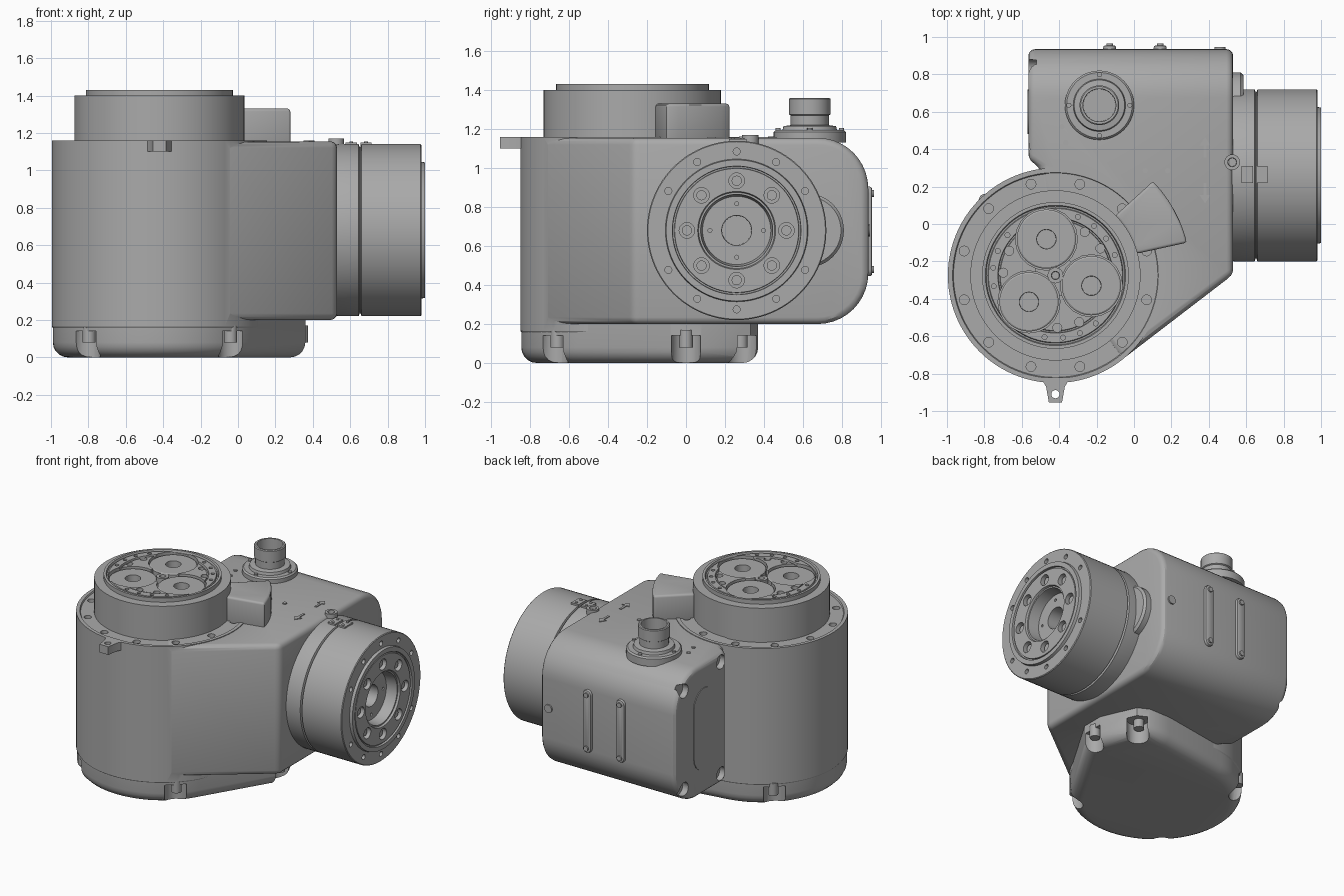
import bpy, bmesh
from math import sin, cos, pi, radians
from mathutils import Matrix, Vector
from mathutils.geometry import convex_hull_2d

cube = bpy.data.objects.get("Cube")
if cube:
    bpy.data.objects.remove(cube)

grey = bpy.data.materials.new("cast grey")
grey.use_nodes = True
grey.diffuse_color = (0.4, 0.4, 0.4, 1)
grey.node_tree.nodes["Principled BSDF"].inputs["Base Color"].default_value = (0.4, 0.4, 0.4, 1)

CX, CY = -0.42, -0.275              # vertical joint axis
UP = Matrix.Translation((CX, CY, 0))
SIDE = Matrix.Translation((0, 0.26, 0.68)) @ Matrix.Rotation(pi / 2, 4, "Y")
BACK = Matrix.Rotation(pi / 2, 4, "X")
WORLD = Matrix.Identity(4)


def finish(name, bm, matrix=WORLD):
    bmesh.ops.recalc_face_normals(bm, faces=bm.faces)
    mesh = bpy.data.meshes.new(name)
    bm.to_mesh(mesh)
    bm.free()
    mesh.transform(matrix)
    mesh.materials.append(grey)
    obj = bpy.data.objects.new(name, mesh)
    bpy.context.collection.objects.link(obj)
    return obj


def lathe(name, profile, matrix=UP, steps=96):
    """Spin (radius, height) points about local z; ends close on the axis."""
    bm = bmesh.new()
    points = [(0, profile[0][1])] + profile + [(0, profile[-1][1])]
    verts = [bm.verts.new((r, 0, h)) for r, h in points]
    edges = [bm.edges.new(p) for p in zip(verts, verts[1:])]
    bmesh.ops.spin(bm, geom=verts + edges, axis=(0, 0, 1), cent=(0, 0, 0),
                   angle=2 * pi, steps=steps, use_merge=True)
    bmesh.ops.remove_doubles(bm, verts=bm.verts, dist=1e-5)
    return finish(name, bm, matrix)


def prism_mesh(outline, low, high):
    bm = bmesh.new()
    face = bm.faces.new([bm.verts.new((x, y, low)) for x, y in outline])
    top = bmesh.ops.extrude_face_region(bm, geom=[face])["geom"]
    bmesh.ops.translate(bm, vec=(0, 0, high - low),
                        verts=[v for v in top if isinstance(v, bmesh.types.BMVert)])
    bmesh.ops.recalc_face_normals(bm, faces=bm.faces)
    return bm


def prism(name, outline, low, high, matrix=WORLD):
    return finish(name, prism_mesh(outline, low, high), matrix)


def pegs(name, spots, radius, low, high, matrix=UP):
    """Several upright cylinders in one mesh."""
    bm = bmesh.new()
    for x, y in spots:
        bmesh.ops.create_cone(bm, cap_ends=True, segments=20, radius1=radius, radius2=radius,
                              depth=high - low,
                              matrix=Matrix.Translation((x, y, (low + high) / 2)))
    return finish(name, bm, matrix)


def polar(radius, degrees):
    return [(radius * cos(radians(a)), radius * sin(radians(a))) for a in degrees]


def boolean(target, tool, operation="DIFFERENCE"):
    mod = target.modifiers.new("boolean", "BOOLEAN")
    mod.operation, mod.object, mod.solver = operation, tool, "EXACT"
    apply(target, mod)
    bpy.data.objects.remove(tool)


def apply(obj, mod):
    bpy.context.view_layer.objects.active = obj
    bpy.ops.object.modifier_apply(modifier=mod.name)


def soften(obj, width, segments=3):
    mod = obj.modifiers.new("bevel", "BEVEL")
    mod.width, mod.segments, mod.angle_limit = width, segments, radians(35)
    apply(obj, mod)


def capsule(x, low, high, r):
    ends = [(x + px, high + py) for px, py in polar(r, range(0, 181, 20))]
    return ends + [(x + px, low + py) for px, py in polar(r, range(180, 361, 20))]


# Gear housing: tangent wall to the drum, large rolled edges along the back
outline = [(-0.565, 0.345), (-0.565, 0.935), (0.53, 0.935), (0.53, -0.27),
           (-0.07, -0.73), (CX, CY), (-0.5, 0.3)]
bm = prism_mesh(outline, 0.2, 1.155)
rolled = [e for e in bm.edges if all(v.co.y > 0.9 for v in e.verts)
          and abs(e.verts[0].co.z - e.verts[1].co.z) < 0.01]
bmesh.ops.bevel(bm, geom=rolled, offset=0.26, segments=10, profile=0.5, affect="EDGES")
housing = finish("housing", bm)
soften(housing, 0.035)
drum = lathe("drum", [(0.565, 0.15), (0.575, 0.165), (0.575, 1.16),
                      (0.55, 1.16), (0.545, 1.15), (0.4, 1.15)])
boolean(housing, drum, "UNION")
boolean(housing, pegs("flange_holes", polar(0.505, range(15, 360, 30)), 0.026, 1.1, 1.3))
end_spots = [(0.4, 1.09), (0.83, 1.04), (0.4, 0.27), (0.83, 0.32)]
to_end = Matrix.Rotation(pi / 2, 4, "Z") @ Matrix.Rotation(pi / 2, 4, "X")
boolean(housing, pegs("end_notches", end_spots, 0.05, -0.65, -0.52, to_end))

# Bottom cover with a rounded underside and screw notches
ring = [Vector((CX + x, CY + y)) for x, y in polar(0.57, range(0, 360, 5))]
ring += [Vector(p) for p in [(0.36, -0.08), (0.36, 0.08), (0.25, 0.33), (0.17, 0.37), (0.0, 0.37)]]
bm = prism_mesh([ring[i] for i in convex_hull_2d(ring)], 0, 0.21)
under = [e for e in bm.edges if all(v.co.z < 0.01 for v in e.verts)]
bmesh.ops.bevel(bm, geom=under, offset=0.08, segments=5, profile=0.5, affect="EDGES")
cover = finish("bottom_cover", bm)
notches = [(-0.81, -0.68), (-0.03, -0.68), (-0.81, 0.13), (0.36, 0.0), (0.21, 0.29)]
boolean(cover, pegs("cover_notches", notches, 0.075, -0.1, 0.14, WORLD))
pegs("cover_screws", [(x * 0.97 - 0.01, y * 0.97) for x, y in notches], 0.035, 0.08, 0.17, WORLD)

# Upper output ring with three recessed lobes
upper = lathe("upper_ring", [(0.455, 1.12), (0.455, 1.4), (0.392, 1.4), (0.392, 1.43), (0.375, 1.43),
                             (0.37, 1.415), (0.362, 1.415), (0.358, 1.425), (0.308, 1.425),
                             (0.305, 1.41), (0.298, 1.41), (0.295, 1.42)])
lobes = (104, 225, 344)
boolean(upper, pegs("centre_recess", [(0, 0)], 0.11, 1.37, 1.6))
boolean(upper, pegs("lobe_recess", polar(0.2, lobes), 0.166, 1.36, 1.6))
large = [a + s for a in (44, 165, 285) for s in (-13, 12)]
small = [a + s for a in (44, 165, 285) for s in (-25, -8, 8, 25)]
boolean(upper, pegs("ring_holes", polar(0.28, large), 0.024, 1.38, 1.6))
boolean(upper, pegs("pin_holes", polar(0.335, small), 0.013, 1.38, 1.6))
for n, (x, y) in enumerate(polar(0.2, lobes)):
    lathe(f"lobe_disc_{n + 1}", [(0.158, 1.33), (0.158, 1.405), (0.15, 1.41), (0.052, 1.41), (0.05, 1.34)],
          UP @ Matrix.Translation((x, y, 0)), 48)
lathe("centre_hub", [(0.042, 1.35), (0.042, 1.41), (0.022, 1.41), (0.02, 1.38)], steps=32)

# Side output drum, facing +x
lathe("side_collar", [(0.45, 0.45), (0.46, 0.54), (0.46, 0.645), (0.445, 0.65), (0.445, 0.68)], SIDE)
side = lathe("side_drum", [(0.445, 0.655), (0.46, 0.66), (0.46, 0.975), (0.455, 0.98), (0.366, 0.98),
                           (0.362, 1.0), (0.33, 1.0), (0.328, 0.985), (0.32, 0.985), (0.318, 0.995),
                           (0.2, 0.995), (0.195, 0.98), (0.185, 0.98), (0.175, 0.9),
                           (0.077, 0.9), (0.075, 0.75)], SIDE)
boolean(side, pegs("bolt_recess", polar(0.255, range(0, 360, 45)), 0.04, 0.95, 1.1, SIDE))
rim = [a for a in range(0, 360, 30) if a not in (90, 270)]
boolean(side, pegs("rim_holes", polar(0.405, rim), 0.018, 0.95, 1.1, SIDE))
boolean(side, pegs("inner_holes", polar(0.137, range(0, 360, 90)), 0.01, 0.87, 0.93, SIDE))
pegs("side_bolts", polar(0.255, range(0, 360, 45)), 0.026, 0.9, 0.975, SIDE)
lathe("side_boss", [(0.19, 0.45), (0.19, 0.57), (0.175, 0.585)],
      Matrix.Translation((0, 0.36, 0)) @ SIDE, 48)

# Cable connector
lathe("connector", [(0.185, 1.13), (0.185, 1.185), (0.175, 1.195), (0.14, 1.195), (0.135, 1.215),
                    (0.098, 1.22), (0.098, 1.27), (0.106, 1.275), (0.106, 1.355), (0.1, 1.36),
                    (0.088, 1.36), (0.086, 1.22)], Matrix.Translation((-0.185, 0.635, 0)), 64)
pegs("connector_screws", polar(0.163, range(0, 360, 90)), 0.013, 1.19, 1.205,
     Matrix.Translation((-0.185, 0.635, 0)))

# Stop block beside the ring
stop = prism("stop_block", polar(0.45, range(15, 46, 5)) + polar(0.725, range(44, 13, -5)), 1.13, 1.33, UP)
soften(stop, 0.015)

# Front tab with a hole
tab = prism("front_tab", [(-0.5, -0.82), (-0.47, -0.87), (-0.455, -0.955), (-0.385, -0.955),
                          (-0.37, -0.87), (-0.34, -0.82)], 1.1, 1.16)
boolean(tab, pegs("tab_hole", [(CX, -0.91)], 0.022, 1, 1.3, WORLD))

# Back rails and screws
for x in (-0.13, 0.14):
    rail = prism("back_rail", capsule(x, 0.48, 0.87, 0.035), -0.955, -0.9, BACK)
    soften(rail, 0.012, 2)
    pegs("rail_screws", [(x, 0.48), (x, 0.87)], 0.018, -0.965, -0.94, BACK)
pegs("back_screw", [(0.46, 0.68)], 0.03, -0.945, -0.9, BACK)
prism("end_plate", capsule(0.6, 0.5, 0.86, 0.12), -0.57, -0.55, to_end)

# Small fittings on top: index plates, eye washer, screws, direction arrows
for x in (0.605, 0.685):
    plate = [(x - 0.03, 0.22), (x + 0.03, 0.22), (x + 0.03, 0.31), (x - 0.03, 0.31)]
    prism("index_plate", plate, 1.1, 1.15)
    pegs("index_pins", [(x, 0.24), (x, 0.29)], 0.01, 1.14, 1.155, WORLD)
lathe("eye_washer", [(0.042, 1.1), (0.042, 1.17), (0.024, 1.17), (0.022, 1.15)],
      Matrix.Translation((0.525, 0.33, 0)), 32)
pegs("top_screws", [(0.06, 0.285), (0.18, 0.285), (-0.385, 0.52), (-0.365, 0.435)], 0.014, 1.14, 1.162, WORLD)
arrow = [(-0.008, 0), (0.008, 0), (0.008, 0.065), (0.03, 0.065), (0, 0.11), (-0.03, 0.065), (-0.008, 0.065)]
for y, sign in ((0.355, 1), (0.22, -1)):
    prism("direction_arrow", [(0.38 + px, y + sign * py) for px, py in arrow], 1.153, 1.16)

for obj in bpy.context.collection.objects:
    obj.select_set(obj.type == "MESH")
bpy.ops.object.shade_smooth_by_angle(angle=radians(30))
